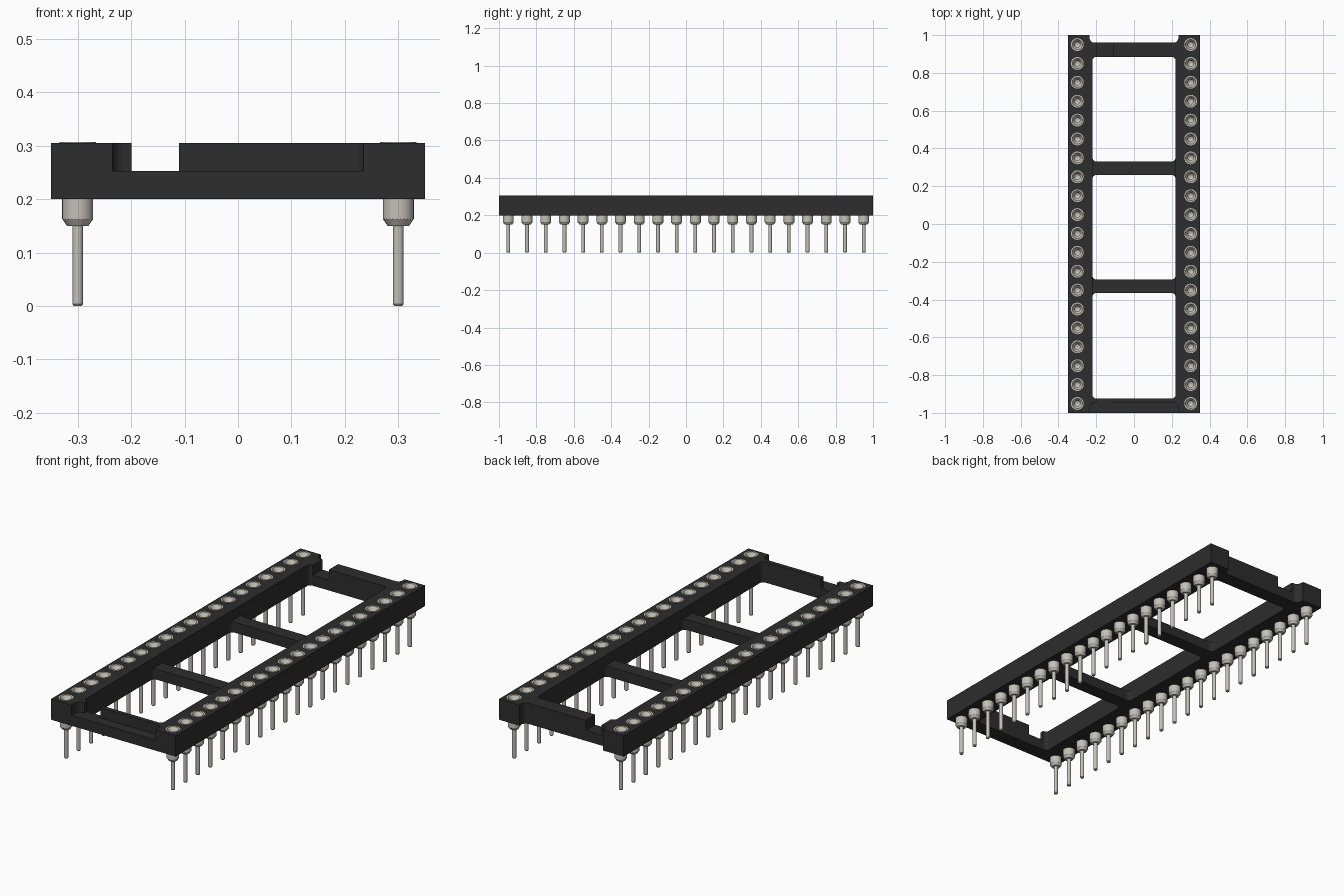
import bpy, bmesh, math

if "Cube" in bpy.data.objects:
    bpy.data.objects.remove(bpy.data.objects["Cube"], do_unlink=True)

BASE, SHELF, TOP = 0.20, 0.253, 0.305
INNER, RECESS, STEP_Y = 0.22, 0.235, 0.94
PIN_X, PITCH, COUNT = 0.30, 0.10, 20
PIN_YS = [(i - (COUNT - 1) / 2) * PITCH for i in range(COUNT)]


def material(name, rgb, rough):
    m = bpy.data.materials.new(name)
    m.use_nodes = True
    m.diffuse_color = (*rgb, 1)
    node = m.node_tree.nodes["Principled BSDF"]
    node.inputs["Base Color"].default_value = (*rgb, 1)
    node.inputs["Roughness"].default_value = rough
    return m


black = material("black_plastic", (0.026, 0.026, 0.026), 0.6)
metal = material("pale_metal", (0.55, 0.53, 0.47), 0.4)


def make_object(name, bm, mat):
    bmesh.ops.recalc_face_normals(bm, faces=bm.faces)
    mesh = bpy.data.meshes.new(name)
    bm.to_mesh(mesh)
    bm.free()
    mesh.materials.append(mat)
    obj = bpy.data.objects.new(name, mesh)
    bpy.context.collection.objects.link(obj)
    return obj


def prism(name, outline, z0, z1):
    """Extrude a plan outline from z0 up to z1."""
    bm = bmesh.new()
    face = bm.faces.new([bm.verts.new((x, y, z0)) for x, y in outline])
    up = bmesh.ops.extrude_face_region(bm, geom=[face])["geom"]
    bmesh.ops.translate(bm, vec=(0, 0, z1 - z0),
                        verts=[v for v in up if isinstance(v, bmesh.types.BMVert)])
    return make_object(name, bm, black)


def fillet(x, y, d, r):
    """Concave arc from a rail face at x onto a bar face at y (open towards d)."""
    angles = [math.pi / 2 * i / 5 for i in range(6)]
    return [(x - r + r * math.cos(a), y + d * r - d * r * math.sin(a)) for a in angles]


def mirrored(points):
    return [(-x, y) for x, y in points]


def end_half(s, y_out, y_in, outer_fillet=True):
    """Right half of an end bar outline, from the outer face to the inner one."""
    outer = fillet(RECESS, y_out, s, 0.025)[::-1] if outer_fillet else [(RECESS, y_out)]
    return outer + [(RECESS, s * STEP_Y), (INNER, s * STEP_Y)] + fillet(INNER, y_in, -s, 0.02)


# Side rails with a row of blind holes
def rail(name, side):
    outline = [(0.35, -1), (0.35, 1), (RECESS, 1), (RECESS, STEP_Y),
               (INNER, STEP_Y), (INNER, -STEP_Y), (RECESS, -STEP_Y), (RECESS, -1)]
    obj = prism(name, [(side * x, y) for x, y in outline], BASE, TOP)
    bm = bmesh.new()
    for y in PIN_YS:
        made = bmesh.ops.create_cone(bm, cap_ends=True, segments=24,
                                     radius1=0.034, radius2=0.034, depth=0.2)
        bmesh.ops.translate(bm, verts=made["verts"], vec=(side * PIN_X, y, 0.315))
    cutter = make_object("hole_cutter", bm, black)
    cutter.hide_render = True
    mod = obj.modifiers.new("holes", "BOOLEAN")
    mod.operation, mod.solver, mod.object = "DIFFERENCE", "EXACT", cutter
    deps = bpy.context.evaluated_depsgraph_get()
    mesh = bpy.data.meshes.new_from_object(obj.evaluated_get(deps))
    obj.modifiers.clear()
    obj.data = mesh
    bpy.data.objects.remove(cutter, do_unlink=True)


rail("left_rail", 1)
rail("right_rail", -1)

# Low cross bars with flared ends
for name, y in (("back_cross_bar", 0.295), ("front_cross_bar", -0.33)):
    half = fillet(INNER, y + 0.035, 1, 0.022)[::-1] + fillet(INNER, y - 0.035, -1, 0.022)
    prism(name, half + mirrored(half)[::-1], BASE, SHELF)


# End bars: low base, then an upper wall split by the orientation notch
def end_bar(name, s, base_out, wall_out, y_in, shelf):
    base = end_half(s, base_out, y_in, not shelf)
    prism(name + "_base", base + mirrored(base)[::-1], BASE, SHELF)
    wall = end_half(s, wall_out, y_in)
    prism(name + "_wall", wall + [(-0.11, y_in), (-0.11, wall_out)], SHELF, TOP)
    lug = wall + [(0.199, y_in), (0.199, wall_out)]
    prism(name + "_lug", mirrored(lug), SHELF, TOP)


end_bar("back_end", 1, 0.96, 0.96, 0.885, False)
end_bar("front_end", -1, -1.0, -0.947, -0.925, True)

# Turned contact pin: leg, collar, flange and funnel socket (radius, height)
PROFILE = [(0, 0), (0.007, 0), (0.01, 0.004), (0.01, 0.15), (0.02, 0.15),
           (0.029, 0.163), (0.029, 0.216), (0.034, 0.216), (0.034, 0.307),
           (0.027, 0.307), (0.014, 0.285), (0.014, 0.25), (0, 0.24)]
bm = bmesh.new()
verts = [bm.verts.new((r, 0, z)) for r, z in PROFILE]
edges = [bm.edges.new(pair) for pair in zip(verts, verts[1:])]
bmesh.ops.spin(bm, geom=verts + edges, cent=(0, 0, 0), axis=(0, 0, 1),
               angle=2 * math.pi, steps=24, use_duplicate=False)
bmesh.ops.remove_doubles(bm, verts=bm.verts, dist=0.0001)
pin = make_object("pin", bm, metal)
bpy.ops.object.select_all(action="DESELECT")
pin.select_set(True)
bpy.context.view_layer.objects.active = pin
bpy.ops.object.shade_smooth_by_angle(angle=math.radians(30))

# Two rows of pins share the same mesh
for side, label in ((1, "left"), (-1, "right")):
    for i, y in enumerate(PIN_YS):
        copy = bpy.data.objects.new(f"{label}_pin_{i + 1}", pin.data)
        copy.location = (side * PIN_X, y, 0)
        bpy.context.collection.objects.link(copy)
bpy.data.objects.remove(pin, do_unlink=True)
